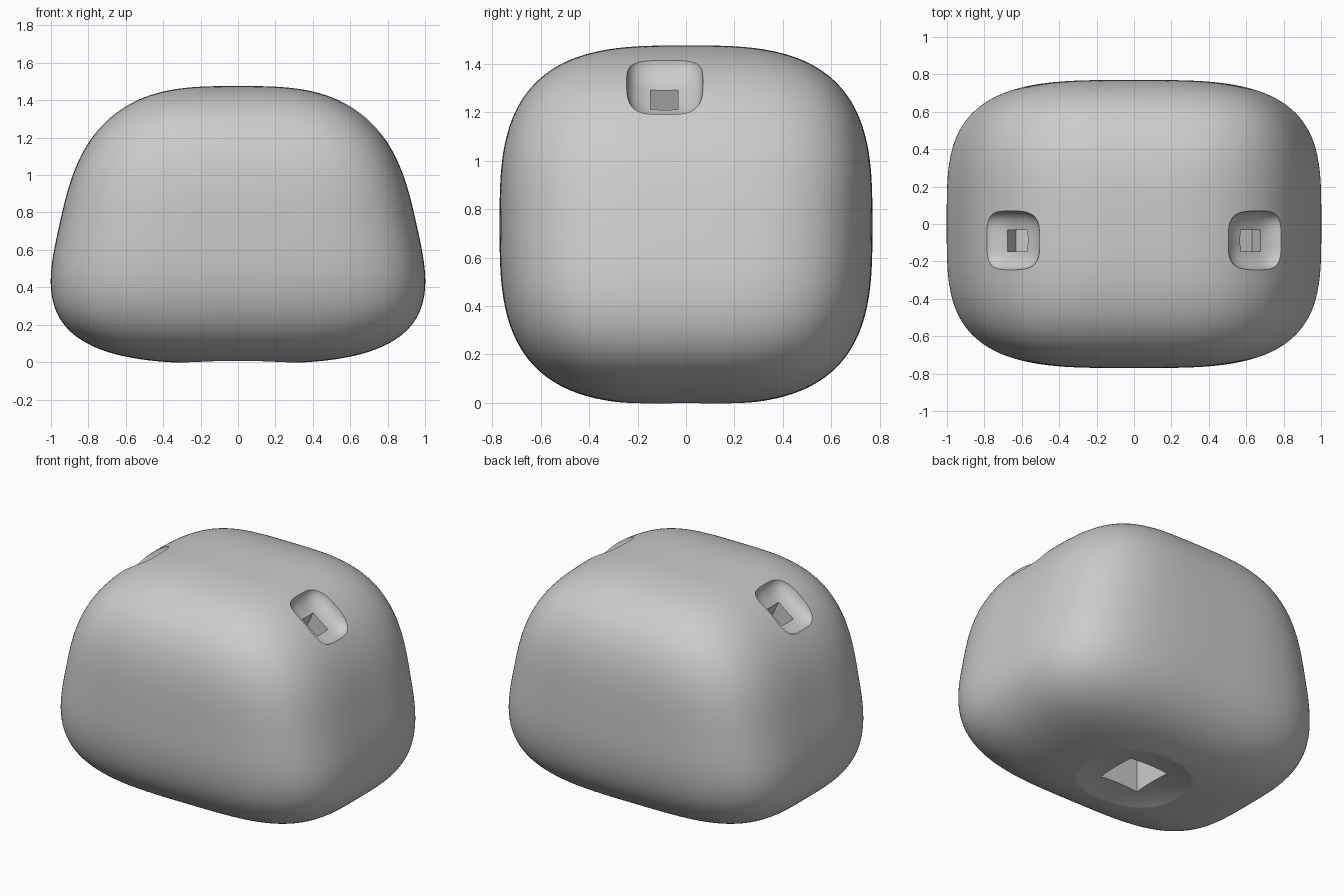
import bpy
import bmesh
import math
from mathutils import Matrix, Vector

if "Cube" in bpy.data.objects:
    bpy.data.objects.remove(bpy.data.objects["Cube"], do_unlink=True)

grey = bpy.data.materials.new("light_grey")
grey.use_nodes = True
grey.diffuse_color = (0.6, 0.6, 0.6, 1)
grey.node_tree.nodes["Principled BSDF"].inputs["Base Color"].default_value = (0.6, 0.6, 0.6, 1)


def block(name, half, centre, plan=None, rise=None, cuts=0, taper=None, tilt=0.0):
    """Box, or a rounded box when the plan and rise exponents are given."""
    bm = bmesh.new()
    bmesh.ops.create_cube(bm, size=2)
    if plan:
        bmesh.ops.subdivide_edges(bm, edges=bm.edges[:], cuts=cuts, use_grid_fill=True)
        for v in bm.verts:
            p = Vector([math.tan(c * math.pi / 4) for c in v.co])
            flat = (abs(p.x) ** plan + abs(p.y) ** plan) ** (rise / plan)
            p /= (flat + abs(p.z) ** rise) ** (1 / rise)
            if taper:
                p.x *= taper(p.z)
            v.co = p
    for v in bm.verts:
        v.co = Vector(a * b for a, b in zip(v.co, half))
    bm.transform(Matrix.Translation(centre) @ Matrix.Rotation(tilt, 4, "Y"))
    mesh = bpy.data.meshes.new(name)
    bm.to_mesh(mesh)
    bm.free()
    mesh.materials.append(grey)
    obj = bpy.data.objects.new(name, mesh)
    bpy.context.collection.objects.link(obj)
    return obj


def cut(target, cutter):
    cutter.hide_render = True
    mod = target.modifiers.new(cutter.name, "BOOLEAN")
    mod.operation = "DIFFERENCE"
    mod.solver = "EXACT"
    mod.object = cutter
    bpy.context.view_layer.objects.active = target
    bpy.ops.object.modifier_apply(modifier=mod.name)
    bpy.data.objects.remove(cutter, do_unlink=True)


# Rounded body, narrower toward the top
body = block("body", (1, 0.77, 0.742), (0, 0, 0.734), plan=3.6, rise=3.1, cuts=63,
             taper=lambda z: 0.955 - 0.165 * z)

# Shoulder sockets: a rounded bowl with a square peg hole in its floor
for side, label in ((1, "left"), (-1, "right")):
    slope = 0.66 * side
    normal = Vector((math.sin(slope), 0, math.cos(slope)))
    centre = Vector((0.647 * side, -0.088, 1.303)) + normal * 0.05
    cut(body, block(label + "_socket", (0.19, 0.159, 0.11), centre,
                    plan=3.6, rise=2.6, cuts=23, tilt=slope))
    lean = 0.43 * side
    axis = Vector((math.sin(lean), 0, math.cos(lean)))
    centre = Vector((0.622 * side, -0.09, 1.25)) - axis * 0.02
    cut(body, block(label + "_peg_hole", (0.066, 0.057, 0.1), centre, tilt=lean))

# Shallow round hollow underneath with a square peg hole
cut(body, block("base_hollow", (0.6, 0.6, 0.25), (0, 0, -0.206), plan=2, rise=2, cuts=47))
cut(body, block("base_peg_hole", (0.14, 0.14, 0.2), (0, 0, 0.06)))

# Smooth skin with crisp rims
bpy.ops.object.select_all(action="DESELECT")
body.select_set(True)
bpy.context.view_layer.objects.active = body
bpy.ops.object.shade_smooth_by_angle(angle=math.radians(30))
